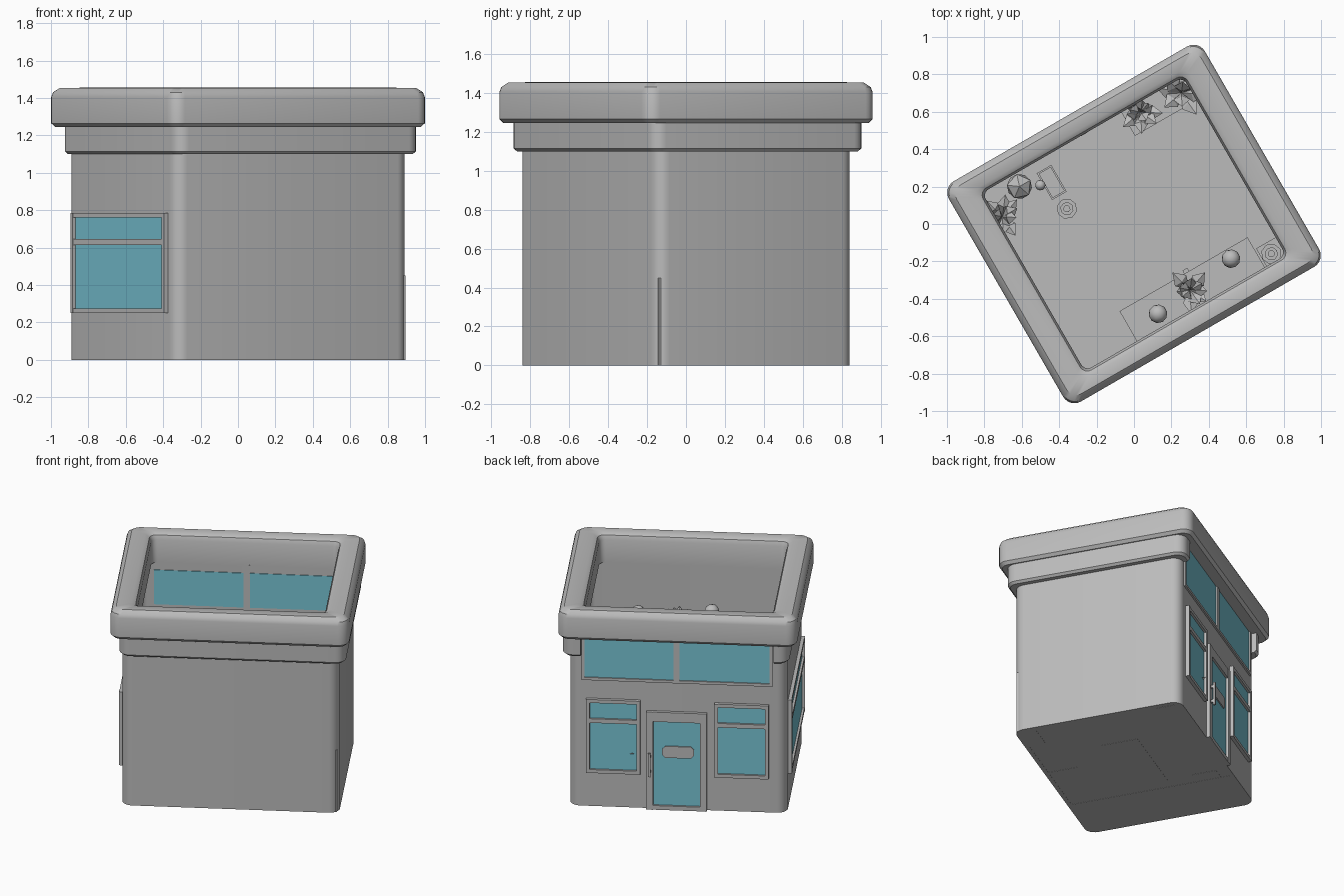
import bpy, bmesh, math, random
from mathutils import Matrix, Vector

if "Cube" in bpy.data.objects:
    bpy.data.objects.remove(bpy.data.objects["Cube"])

random.seed(4)
TURN = math.radians(30)


def material(name, rgb):
    m = bpy.data.materials.new(name)
    m.diffuse_color = (*rgb, 1)
    m.use_nodes = True
    m.node_tree.nodes["Principled BSDF"].inputs["Base Color"].default_value = m.diffuse_color
    return m


GREY = material("plaster grey", (0.5, 0.5, 0.5))
TEAL = material("glass teal", (0.19, 0.56, 0.67))


def finish(name, bm, mat=GREY, smooth=False):
    """Turn a bmesh into an object, rotated with the whole building."""
    bmesh.ops.recalc_face_normals(bm, faces=bm.faces)
    me = bpy.data.meshes.new(name)
    bm.to_mesh(me)
    bm.free()
    me.materials.append(mat)
    if smooth:
        me.shade_smooth()
        me.set_sharp_from_angle(angle=math.radians(32))
    ob = bpy.data.objects.new(name, me)
    bpy.context.collection.objects.link(ob)
    ob.rotation_euler.z = TURN
    return ob


def add_box(bm, x0, x1, y0, y1, z0, z1):
    m = Matrix.Translation(((x0 + x1) / 2, (y0 + y1) / 2, (z0 + z1) / 2)) @ \
        Matrix.Diagonal((abs(x1 - x0), abs(y1 - y0), abs(z1 - z0), 1))
    bmesh.ops.create_cube(bm, size=1, matrix=m)


def boxes(name, specs, mat=GREY):
    bm = bmesh.new()
    for s in specs:
        add_box(bm, *s)
    return finish(name, bm, mat)


def rounded_rect(a, b, r, cx=0, seg=6):
    pts = []
    for k, (sx, sy) in enumerate(((1, 1), (-1, 1), (-1, -1), (1, -1))):
        for i in range(seg + 1):
            t = math.pi / 2 * (k + i / seg)
            pts.append((cx + sx * (a - r) + r * math.cos(t), sy * (b - r) + r * math.sin(t)))
    return pts


def loft(name, sections, closed=True, cx=0):
    """Join rounded rectangles (half x, half y, radius, z) into a ring or solid."""
    bm = bmesh.new()
    loops = [[bm.verts.new((x, y, z)) for x, y in rounded_rect(a, b, r, cx)]
             for a, b, r, z in sections]
    n = len(loops[0])
    pairs = list(zip(loops, loops[1:])) + ([(loops[-1], loops[0])] if closed else [])
    for p, q in pairs:
        for i in range(n):
            j = (i + 1) % n
            bm.faces.new((p[i], p[j], q[j], q[i]))
    if not closed:
        bm.faces.new(loops[0])
        bm.faces.new(loops[-1])
    return finish(name, bm, smooth=True)


# Shell: walls, floor, band and cornice
loft("walls", [(.72, .584, .07, 0), (.72, .584, .07, 1.26), (.69, .555, .04, 1.26), (.69, .555, .04, 0)])
loft("floor", [(.715, .58, .07, 0.001), (.715, .58, .07, .02)], closed=False)
boxes("raised_floor", [(-.69, -.32, -.555, .555, -.0, .024)])
band = loft("band", [(.735, .613, .06, 1.10), (.75, .628, .07, 1.115), (.75, .628, .07, 1.255),
                     (.70, .57, .05, 1.255), (.70, .57, .05, 1.10)], cx=.015)
cutter = boxes("band_cutter", [(-.635, .645, .586, .8, 1, 1.4)])
cutter.hide_render = True
cutter.hide_viewport = True
cut = band.modifiers.new("facade gap", 'BOOLEAN')
cut.object = cutter
cut.solver = 'EXACT'
loft("cornice", [(.772, .662, .06, 1.245), (.79, .68, .07, 1.265), (.79, .68, .07, 1.405),
                 (.782, .672, .065, 1.43), (.755, .645, .06, 1.453), (.66, .585, .05, 1.455),
                 (.632, .562, .045, 1.44), (.62, .55, .04, 1.41), (.62, .55, .04, 1.245)])


def opening(name, axis, p0, p1, z0, z1, panes, out=.026, rim=.025):
    """Frame bars round glass panes; axis 'v' is the facade, 'u' the side wall."""
    base, inner = (.584, .553) if axis == 'v' else (.72, .688)

    def place(a, b, lo, hi, z_lo, z_hi):
        return (a, b, lo, hi, z_lo, z_hi) if axis == 'v' else (-hi, -lo, a, b, z_lo, z_hi)

    zs = sorted({z for p in panes for z in p})
    bars = [place(p0, p0 + rim, base - .01, base + out, z0, z1),
            place(p1 - rim, p1, base - .01, base + out, z0, z1)]
    edges = [z0] + zs + [z1]
    for lo, hi in zip(edges[::2], edges[1::2]):
        bars.append(place(p0 + rim, p1 - rim, base - .01, base + out * .9, lo, hi))
    boxes(name + "_frame", bars)
    boxes(name + "_glass", [place(p0 + rim, p1 - rim, inner, base + .008, *p) for p in panes], TEAL)


# Lower windows, side window
panes = [(.275, .615), (.645, .76)]
opening("left_window", 'v', .25, .61, .25, .785, panes)
opening("right_window", 'v', -.60, -.24, .25, .785, panes)
opening("side_window", 'u', -.5, .5, .25, .785, panes)

# Upper facade windows with slim surround
boxes("upper_glass", [(.03, .62, .55, .588, .94, 1.19), (-.605, -.01, .55, .588, .94, 1.19),
                      (.03, .62, .58, .588, 1.18, 1.25), (-.605, -.01, .58, .588, 1.18, 1.25)], TEAL)
boxes("upper_frame", [(-.625, .64, .56, .596, .92, .94), (-.01, .03, .548, .596, .94, 1.25),
                      (.62, .64, .56, .596, .94, 1.25), (-.625, -.605, .56, .596, .94, 1.25)])

# Door with glass, handle and plaque
opening("door", 'v', -.19, .21, 0, .71, [(.03, .64)], rim=.045)
boxes("door_handle", [(.18, .195, .625, .64, .25, .42), (.18, .195, .6, .63, .27, .29),
                      (.18, .195, .6, .63, .38, .40)])
bm = bmesh.new()
ring = [(sx * x, .42 + sz * z) for sx, sz, pts in
        ((1, 1, ((.105, .02), (.085, .042))), (-1, 1, ((.085, .042), (.105, .02))),
         (-1, -1, ((.105, .02), (.085, .042))), (1, -1, ((.085, .042), (.105, .02))))
        for x, z in pts]
face = bm.faces.new([bm.verts.new((x, .594, z)) for x, z in ring])
ext = bmesh.ops.extrude_face_region(bm, geom=[face])
bmesh.ops.translate(bm, vec=(0, .008, 0), verts=[v for v in ext["geom"] if isinstance(v, bmesh.types.BMVert)])
finish("door_plaque", bm)

# Furniture
boxes("rug", [(-.245, .345, -.10, .15, 0, .026)])
boxes("wall_shelf", [(-.30, .49, -.56, -.365, .72, .75), (.10, .13, -.56, -.345, 0, .72)])
boxes("corner_stand", [(.50, .706, -.567, -.44, 0, .45)])
boxes("window_table", [(.24, .68, .405, .56, 0, .25)])
boxes("small_stand", [(-.315, -.225, .33, .495, 0, .2), (-.315, -.305, .33, .495, .2, .23),
                      (-.235, -.225, .33, .495, .2, .23), (-.305, -.235, .33, .34, .2, .23),
                      (-.305, -.235, .485, .495, .2, .23)])


def add_pot(bm, x, y, z, r, h):
    bmesh.ops.create_cone(bm, cap_ends=True, segments=8, radius1=r * .7, radius2=r, depth=h,
                          matrix=Matrix.Translation((x, y, z + h / 2)))


def topiary(name, x, y, z, r, top, pot=.04, sub=2):
    """Potted ball on a stem."""
    bm = bmesh.new()
    add_pot(bm, x, y, z, pot, .07)
    bmesh.ops.create_cone(bm, cap_ends=True, segments=6, radius1=.01, radius2=.01, depth=top - r - z,
                          matrix=Matrix.Translation((x, y, (z + top - r) / 2)))
    bmesh.ops.create_icosphere(bm, subdivisions=sub, radius=r, matrix=Matrix.Translation((x, y, top - r)))
    finish(name, bm, smooth=sub > 1)


def leafy_plant(name, x, y, z, size, count=9):
    """Potted plant with folded pointed leaves."""
    bm = bmesh.new()
    add_pot(bm, x, y, z, size * .5, .08)
    for i in range(count):
        t = i * 2.4
        tilt = random.uniform(.25, 1.1)
        m = Matrix.Translation((x, y, z + .08)) @ Matrix.Rotation(t, 4, 'Z') @ Matrix.Rotation(tilt, 4, 'Y')
        w = size * .35
        pts = [(0, 0, 0), (0, w, size * .7), (.01, 0, size * 1.25), (0, -w, size * .7), (-.02, 0, size * .7)]
        v = [bm.verts.new(m @ Vector(p)) for p in pts]
        for a, b in ((0, 1), (1, 2), (2, 3), (3, 0)):
            bm.faces.new((v[a], v[b], v[4]))
    finish(name, bm)


# Plants on the shelf, table and floor
topiary("shelf_ball_left", -.129, -.48, .75, .05, 1.0)
topiary("shelf_ball_right", .356, -.42, .75, .05, 1.0)
leafy_plant("shelf_plant", .083, -.456, .75, .12, 11)
leafy_plant("table_plant", .33, .50, .25, .11, 11)
leafy_plant("corner_plant", .57, .48, .25, .13, 8)
leafy_plant("floor_plant", -.59, .385, .02, .11)
topiary("floor_tree", -.43, .48, .02, .075, .5, pot=.06, sub=1)
topiary("stand_ball", -.33, .43, .2, .028, .40, pot=.02)


def vase(name, x, y, z, r, h):
    bm = bmesh.new()
    for f, zz, hh in ((1, 0, h), (.65, h, h * .2), (.35, h * 1.2, h * .2)):
        add_pot(bm, x, y, z + zz, r * f, hh)
    finish(name, bm)


vase("floor_vase", -.27, .25, .02, .055, .16)
vase("corner_vase", .556, -.505, .45, .055, .14)
